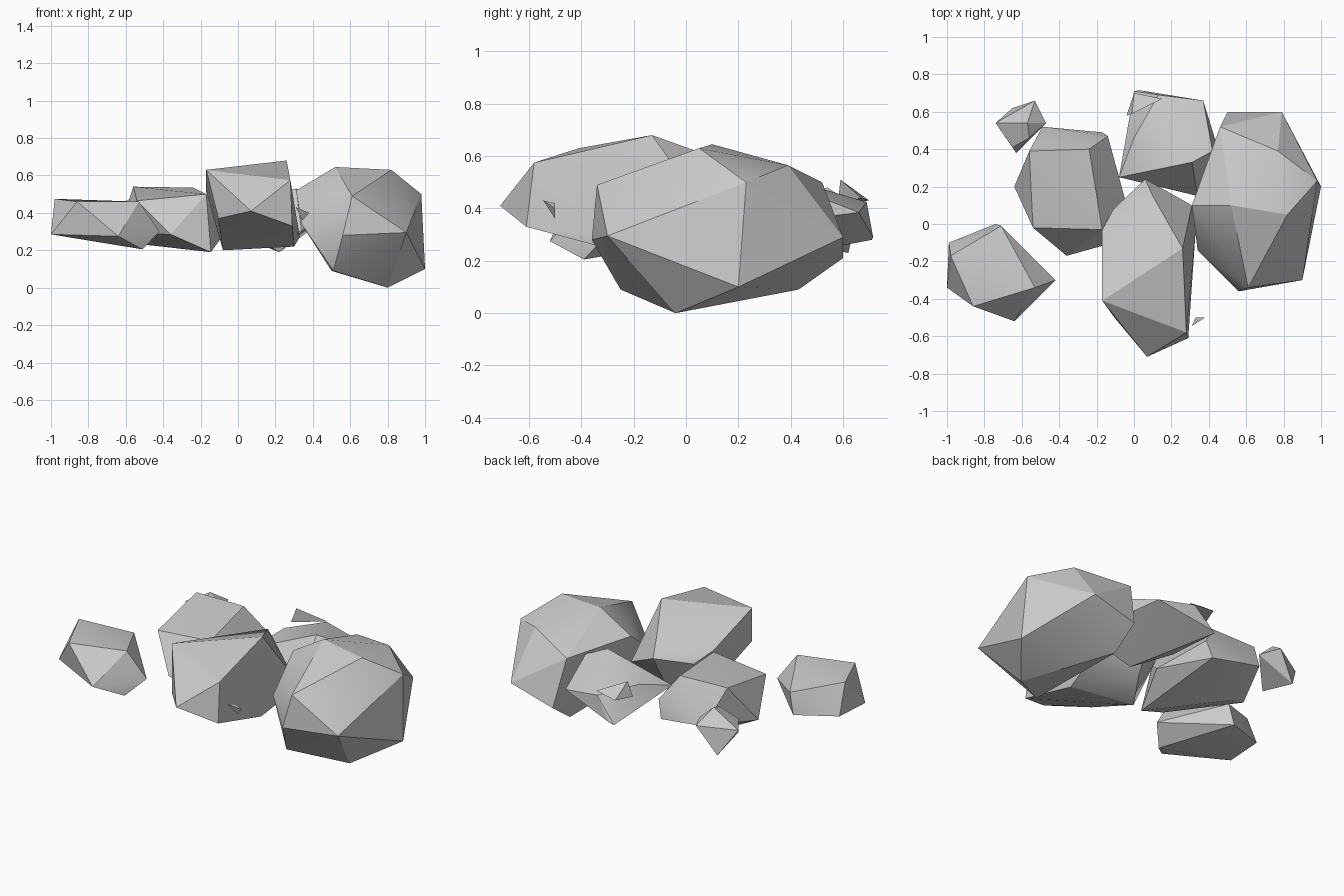
import bpy, bmesh, math


def rock(name, pts):
    """Faceted stone: convex hull around its corner points."""
    bm = bmesh.new()
    for p in pts:
        bm.verts.new(p)
    bmesh.ops.convex_hull(bm, input=bm.verts[:])
    loose = [v for v in bm.verts if not v.link_faces]
    bmesh.ops.delete(bm, geom=loose, context='VERTS')
    bmesh.ops.dissolve_limit(bm, angle_limit=math.radians(6),
                             verts=bm.verts[:], edges=bm.edges[:])
    bmesh.ops.recalc_face_normals(bm, faces=bm.faces[:])
    me = bpy.data.meshes.new(name)
    bm.to_mesh(me)
    bm.free()
    ob = bpy.data.objects.new(name, me)
    bpy.context.collection.objects.link(ob)
    bpy.ops.object.select_all(action='DESELECT')
    ob.select_set(True)
    bpy.context.view_layer.objects.active = ob
    bpy.ops.object.shade_smooth_by_angle(angle=math.radians(25))
    return ob


# Big boulder on the right
rock("large_rock", [
    (.52, .10, .645), (.82, .05, .63), (.98, .23, .50), (1.0, .20, .10),
    (.80, -.04, 0), (.51, -.25, .09), (.90, -.30, .295), (.56, -.36, .28),
    (.61, -.34, .49), (.79, .60, .29), (.50, .60, .21), (.77, .39, .565),
    (.46, .52, .50), (.31, .10, .52), (.34, -.14, .34), (.50, .43, .09)])

# Long rock in the centre front
rock("centre_rock", [
    (.07, -.71, .41), (-.17, -.41, .63), (-.17, -.03, .51), (-.11, .08, .45),
    (.06, .24, .50), (.10, .15, .58), (.31, .10, .36), (.33, -.03, .27),
    (.26, -.13, .68), (.28, -.58, .575), (.29, -.61, .33), (-.105, -.5, .37),
    (-.08, -.10, .20), (.30, -.20, .22), (.05, .10, .25)])

# Rock at the back
rock("back_rock", [
    (0, .71, .28), (.03, .715, .29), (.37, .66, .385), (.45, .40, .35),
    (.34, .15, .30), (-.08, .25, .375), (0, .46, .44), (.31, .33, .53),
    (.42, .39, .49), (.22, .23, .19), (.13, .69, .425)])

# Rock left of centre
rock("left_rock", [
    (-.49, .52, .33), (-.17, .49, .28), (-.14, .47, .39), (-.05, .14, .32),
    (-.12, .02, .42), (-.17, -.03, .50), (-.36, -.17, .285), (-.54, -.02, .465),
    (-.64, .20, .29), (-.56, .39, .54), (-.24, .40, .535), (-.145, -.11, .19),
    (-.50, .25, .23)])

# Separate rock on the far left
rock("far_left_rock", [
    (-1, -.34, .285), (-.99, -.10, .29), (-.74, 0, .27), (-.71, -.01, .40),
    (-.42, -.30, .30), (-.64, -.52, .275), (-.86, -.44, .46),
    (-.53, -.34, .46), (-.98, -.17, .475), (-.51, -.39, .205)])

# Pebble behind the left rock
rock("pebble", [
    (-.74, .54, .38), (-.65, .62, .23), (-.53, .66, .40), (-.47, .54, .39),
    (-.63, .38, .28), (-.65, .41, .38), (-.57, .54, .48), (-.56, .46, .45)])

# Loose chips
rock("back_chip", [
    (.15, .67, .44), (0, .70, .43), (-.04, .58, .42), (-.01, .59, .51)])
rock("front_chip", [
    (.38, -.50, .40), (.33, -.50, .42), (.31, -.545, .43), (.345, -.50, .36)])
